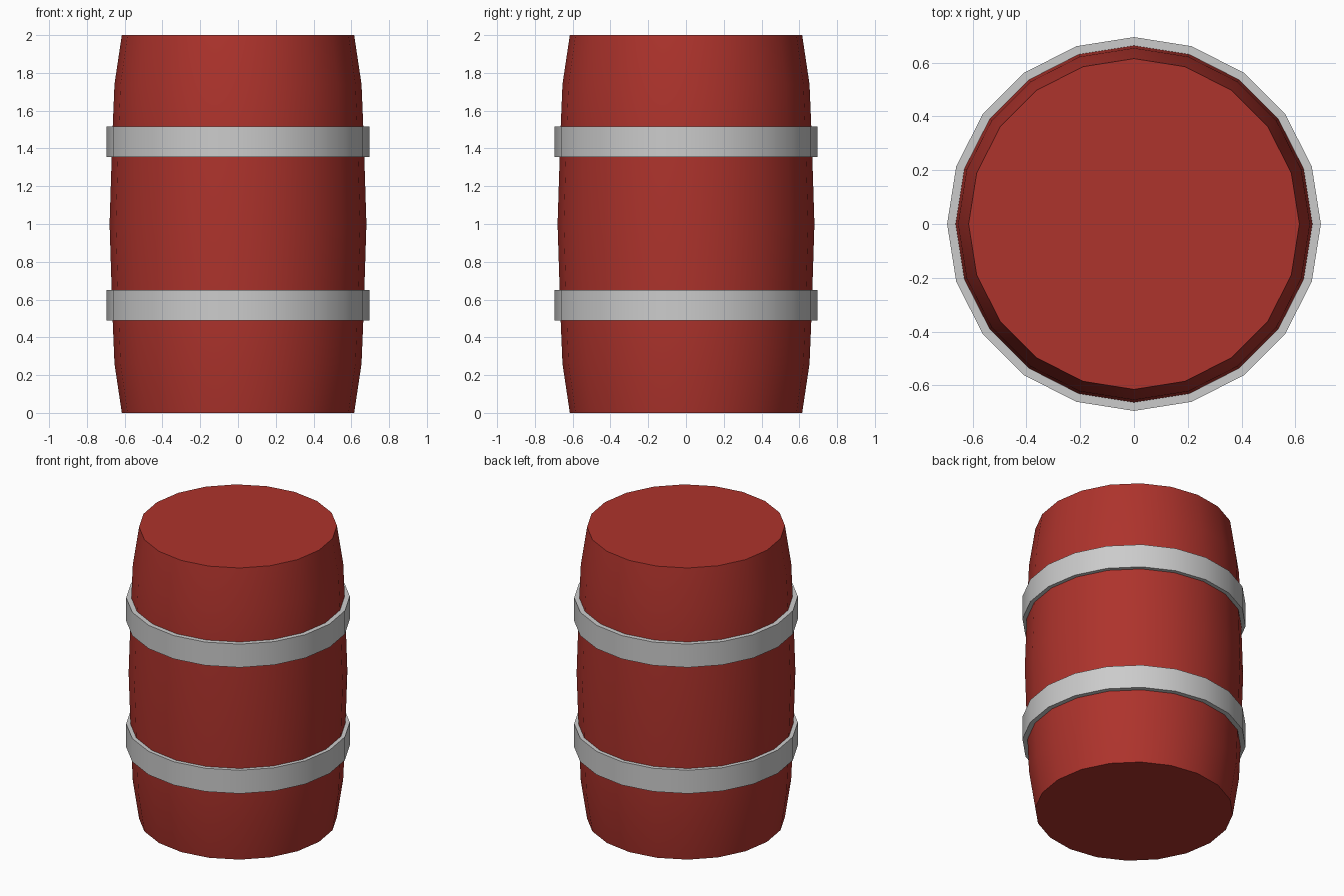
import bpy, bmesh
from math import cos, sin, pi, radians

if "Cube" in bpy.data.objects:
    bpy.data.objects.remove(bpy.data.objects["Cube"])

SIDES = 20


def lathe(name, profile, ring=False):
    """Revolve (radius, z) points; ring closes the section, otherwise the ends are capped."""
    bm = bmesh.new()
    loops = [[bm.verts.new((r * cos(2 * pi * i / SIDES), r * sin(2 * pi * i / SIDES), z))
              for i in range(SIDES)] for r, z in profile]
    pairs = list(zip(loops, loops[1:]))
    if ring:
        pairs.append((loops[-1], loops[0]))
    else:
        bm.faces.new(loops[0])
        bm.faces.new(loops[-1])
    for a, b in pairs:
        for i in range(SIDES):
            j = (i + 1) % SIDES
            bm.faces.new((a[i], a[j], b[j], b[i]))
    bmesh.ops.recalc_face_normals(bm, faces=bm.faces)
    mesh = bpy.data.meshes.new(name)
    bm.to_mesh(mesh)
    bm.free()
    obj = bpy.data.objects.new(name, mesh)
    bpy.context.collection.objects.link(obj)
    bpy.ops.object.select_all(action='DESELECT')
    obj.select_set(True)
    bpy.context.view_layer.objects.active = obj
    bpy.ops.object.shade_smooth_by_angle(angle=radians(30))
    return obj


# Bulging barrel body, mirrored about its middle
half = [(0.615, 0), (0.654, 0.26), (0.664, 0.5)]
profile = half + [(0.68, 1)] + [(r, 2 - z) for r, z in reversed(half)]
body = lathe("barrel_body", profile)
red = bpy.data.materials.new("red_paint")
red.diffuse_color = (0.42, 0.033, 0.025, 1)
red.use_nodes = True
red.node_tree.nodes["Principled BSDF"].inputs["Base Color"].default_value = red.diffuse_color
body.data.materials.append(red)

# Two metal hoops
for name, z in (("lower_hoop", 0.57), ("upper_hoop", 1.435)):
    lathe(name, [(0.65, z - 0.08), (0.695, z - 0.08), (0.695, z + 0.08), (0.65, z + 0.08)], ring=True)
